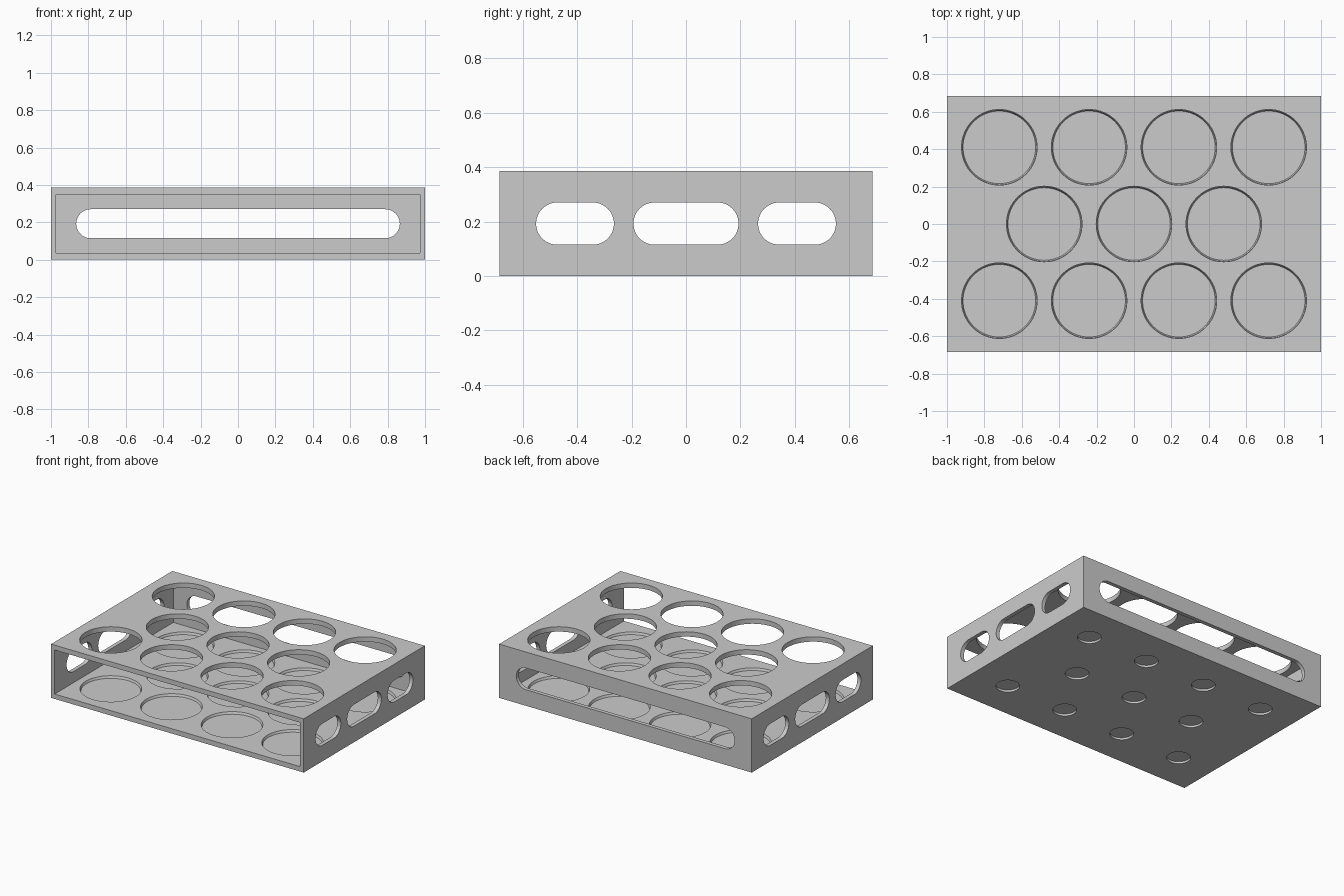
import bpy, bmesh, math
from mathutils import Matrix, Vector

cube = bpy.data.objects.get("Cube")
if cube:
    bpy.data.objects.remove(cube, do_unlink=True)

W, D, H = 2.0, 1.37, 0.385      # outer size
SIDE, PLATE = 0.028, 0.035      # wall and plate thickness
SLOT_Z, SLOT_R = 0.1925, 0.0775
GRID = [(x, y) for y in (-0.41, 0.41) for x in (-0.72, -0.24, 0.24, 0.72)]
GRID += [(x, 0) for x in (-0.48, 0, 0.48)]

grey = bpy.data.materials.new("plain_grey")
grey.use_nodes = True
colour = (0.6, 0.6, 0.6, 1)
grey.diffuse_color = colour
grey.node_tree.nodes["Principled BSDF"].inputs["Base Color"].default_value = colour


def make(name, bm):
    bmesh.ops.recalc_face_normals(bm, faces=bm.faces)
    me = bpy.data.meshes.new(name)
    bm.to_mesh(me)
    bm.free()
    me.materials.append(grey)
    ob = bpy.data.objects.new(name, me)
    bpy.context.collection.objects.link(ob)
    return ob


def box(bm, x0, x1, y0, y1, z0, z1):
    m = Matrix.Translation(((x0 + x1) / 2, (y0 + y1) / 2, (z0 + z1) / 2))
    m = m @ Matrix.Diagonal((x1 - x0, y1 - y0, z1 - z0, 1))
    bmesh.ops.create_cube(bm, size=1, matrix=m)


def discs(r_low, r_high, z0, z1):
    """One round cutter at every holder position."""
    bm = bmesh.new()
    for x, y in GRID:
        bmesh.ops.create_cone(bm, cap_ends=True, segments=64, radius1=r_low,
                              radius2=r_high, depth=z1 - z0,
                              matrix=Matrix.Translation((x, y, (z0 + z1) / 2)))
    return bm


def slot(bm, centre, half, along, through):
    """Rounded slot prism: half length along one axis, pushed through the other."""
    points = []
    for side in (1, -1):
        for i in range(25):
            a = math.radians(-90 + i * 7.5)
            u = side * (half - SLOT_R + SLOT_R * math.cos(a))
            points.append(centre + along * u
                          + Vector((0, 0, side * SLOT_R * math.sin(a))))
    face = bm.faces.new([bm.verts.new(p) for p in points])
    ext = bmesh.ops.extrude_face_region(bm, geom=[face])["geom"]
    moved = [g for g in ext if isinstance(g, bmesh.types.BMVert)]
    bmesh.ops.translate(bm, verts=moved, vec=through)


# Outer block
bm = bmesh.new()
box(bm, -W / 2, W / 2, -D / 2, D / 2, 0, H)
rack = make("holder_rack", bm)

# Hollow inside, open at the front
cavity = bmesh.new()
box(cavity, -W / 2 + SIDE, W / 2 - SIDE, -D, D / 2 - SIDE, PLATE, H - PLATE)

# Long slot in the back wall
back = bmesh.new()
slot(back, Vector((0, D / 2 - 0.1, SLOT_Z)), 0.865, Vector((1, 0, 0)), Vector((0, 0.2, 0)))

# Three slots through both side walls
sides = bmesh.new()
for y, half in ((-0.408, 0.143), (0, 0.193), (0.408, 0.143)):
    slot(sides, Vector((-1.1, y, SLOT_Z)), half, Vector((0, 1, 0)), Vector((2.2, 0, 0)))

cutters = [
    make("cavity_cutter", cavity),
    make("back_slot_cutter", back),
    make("side_slot_cutter", sides),
    make("top_hole_cutter", discs(0.202, 0.202, H - 0.1, H + 0.1)),
    make("floor_recess_cutter", discs(0.194, 0.202, PLATE - 0.016, PLATE + 0.004)),
    make("underside_dimple_cutter", discs(0.077, 0.077, -0.05, 0.015)),
]

# Cut each group out of the block
bpy.ops.object.select_all(action="DESELECT")
bpy.context.view_layer.objects.active = rack
rack.select_set(True)
for cutter in cutters:
    cutter.hide_render = True
    mod = rack.modifiers.new(cutter.name, "BOOLEAN")
    mod.operation, mod.solver, mod.object = "DIFFERENCE", "EXACT", cutter
    bpy.ops.object.modifier_apply(modifier=mod.name)
    bpy.data.objects.remove(cutter, do_unlink=True)

# Smooth round walls, crisp edges
bpy.ops.object.shade_smooth_by_angle(angle=math.radians(30))
